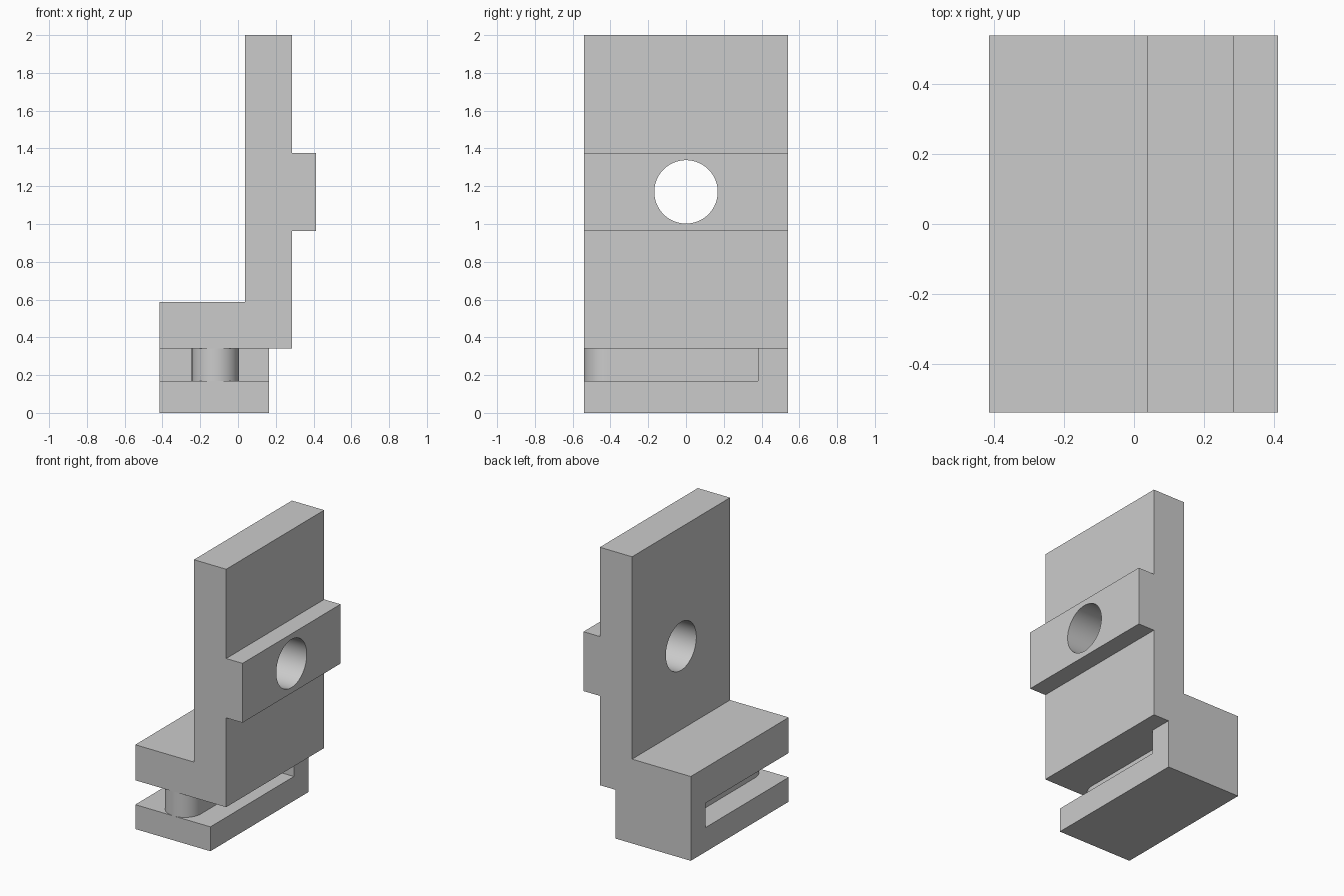
import bpy, bmesh, math
from mathutils import Matrix

cube = bpy.data.objects.get("Cube")
if cube:
    bpy.data.objects.remove(cube, do_unlink=True)

grey = bpy.data.materials.new("plain grey")
grey.use_nodes = True
colour = (0.6, 0.6, 0.6, 1)
grey.diffuse_color = colour
grey.node_tree.nodes["Principled BSDF"].inputs["Base Color"].default_value = colour

HALF = 0.54             # half the depth of the bracket
SLOT_LOW, SLOT_TOP = 0.17, 0.34
SLOT_BACK = 0.38
RIB_X, RIB_R = -0.12, 0.125


def prism(name, outline, length, matrix):
    """Extrude a flat outline along local z and place it."""
    bm = bmesh.new()
    face = bm.faces.new([bm.verts.new((a, b, 0)) for a, b in outline])
    new = bmesh.ops.extrude_face_region(bm, geom=[face])["geom"]
    moved = [v for v in new if isinstance(v, bmesh.types.BMVert)]
    bmesh.ops.translate(bm, verts=moved, vec=(0, 0, length))
    bmesh.ops.recalc_face_normals(bm, faces=bm.faces)
    bm.transform(matrix)
    mesh = bpy.data.meshes.new(name)
    bm.to_mesh(mesh)
    bm.free()
    mesh.materials.append(grey)
    obj = bpy.data.objects.new(name, mesh)
    bpy.context.collection.objects.link(obj)
    return obj


def cut(target, cutter):
    mod = target.modifiers.new(cutter.name, "BOOLEAN")
    mod.operation = "DIFFERENCE"
    mod.solver = "EXACT"
    mod.object = cutter
    cutter.hide_render = True
    cutter.hide_set(True)
    cutter.display_type = "WIRE"


# Bracket: foot, upright plate and raised band in one side profile
profile = [(-0.415, 0), (0.165, 0), (0.165, SLOT_TOP), (0.287, SLOT_TOP),
           (0.287, 0.963), (0.413, 0.963), (0.413, 1.377), (0.287, 1.377),
           (0.287, 2), (0.038, 2), (0.038, 0.588), (-0.415, 0.588)]
stand = Matrix.Translation((0, HALF, 0)) @ Matrix.Rotation(math.pi / 2, 4, "X")
bracket = prism("bracket", profile, 2 * HALF, stand)

# Slot around a round-nosed rib: a U-shaped cutter, open at the front
nose = [(RIB_X + RIB_R * math.cos(t), -HALF + RIB_R - RIB_R * math.sin(t))
        for t in (math.pi * i / 32 for i in range(33))]
u_shape = [(0.5, SLOT_BACK), (0.5, -0.7), (-0.5, -0.7), (-0.5, SLOT_BACK),
           (RIB_X - RIB_R, SLOT_BACK)] + nose[::-1] + [(RIB_X + RIB_R, SLOT_BACK)]
slot = prism("slot_cutter", u_shape, SLOT_TOP - SLOT_LOW,
             Matrix.Translation((0, 0, SLOT_LOW)))
cut(bracket, slot)

# Round hole through the plate and band
circle = [(0.168 * math.cos(t), 0.168 * math.sin(t))
          for t in (math.tau * i / 64 for i in range(64))]
hole = prism("hole_cutter", circle, 1.2,
             Matrix.Translation((-0.3, 0, 1.17)) @ Matrix.Rotation(math.pi / 2, 4, "Y"))
cut(bracket, hole)

# Apply the cuts, then smooth the curved walls only
bpy.context.view_layer.objects.active = bracket
bracket.select_set(True)
for mod in list(bracket.modifiers):
    bpy.ops.object.modifier_apply(modifier=mod.name)
for helper in (slot, hole):
    bpy.data.objects.remove(helper, do_unlink=True)
bpy.ops.object.shade_smooth_by_angle(angle=math.radians(30))
